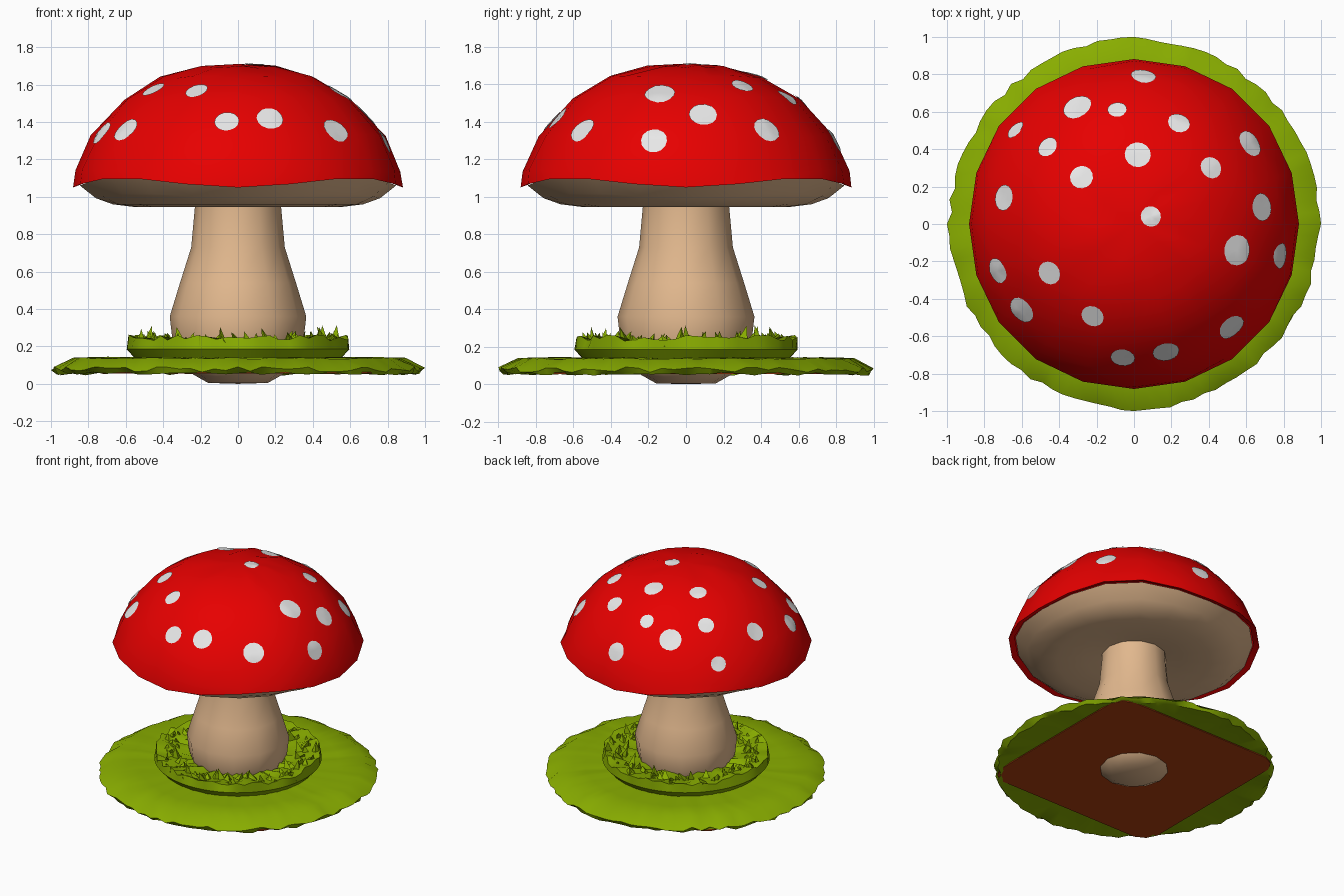
import bpy, bmesh, math, random
from mathutils import Vector
from mathutils.bvhtree import BVHTree

if "Cube" in bpy.data.objects:
    bpy.data.objects.remove(bpy.data.objects["Cube"])

random.seed(4)
rnd = random.uniform


def material(name, rgb):
    m = bpy.data.materials.new(name)
    m.diffuse_color = (*rgb, 1)
    m.use_nodes = True
    m.node_tree.nodes["Principled BSDF"].inputs["Base Color"].default_value = m.diffuse_color
    return m


RED = material("cap red", (0.80, 0.0, 0.0))
WHITE = material("spot white", (0.80, 0.80, 0.80))
BEIGE = material("stem beige", (0.76, 0.48, 0.27))
GREEN = material("grass green", (0.25, 0.42, 0.0))
BROWN = material("soil brown", (0.43, 0.05, 0.005))


def finish(name, bm, mat, angle=None):
    me = bpy.data.meshes.new(name)
    bmesh.ops.recalc_face_normals(bm, faces=bm.faces)
    bm.to_mesh(me)
    bm.free()
    me.materials.append(mat)
    ob = bpy.data.objects.new(name, me)
    bpy.context.collection.objects.link(ob)
    if angle:
        bpy.ops.object.select_all(action='DESELECT')
        ob.select_set(True)
        bpy.context.view_layer.objects.active = ob
        bpy.ops.object.shade_smooth_by_angle(angle=math.radians(angle))
    return ob


def lathe(profile, n, wobble=lambda k, a: (0, 0)):
    """Revolve (radius, z) points; wobble(k, angle) offsets each vertex."""
    bm = bmesh.new()
    rings = []
    for k, (r, z) in enumerate(profile):
        if r == 0:
            rings.append([bm.verts.new((0, 0, z))] * n)
            continue
        ring = []
        for i in range(n):
            a = 2 * math.pi * i / n
            dr, dz = wobble(k, a)
            ring.append(bm.verts.new(((r + dr) * math.cos(a), (r + dr) * math.sin(a), z + dz)))
        rings.append(ring)
    for p, q in zip(rings, rings[1:]):
        for i in range(n):
            j = (i + 1) % n
            bm.faces.new(list(dict.fromkeys((p[i], p[j], q[j], q[i]))))
    return bm


# Stem with rounded bulb
stem = [(0, 0), (0.16, 0.005), (0.24, 0.05), (0.32, 0.14), (0.35, 0.23), (0.365, 0.36),
        (0.31, 0.54), (0.25, 0.73), (0.23, 0.95), (0.23, 1.02)]
finish("stem", lathe(stem, 12), BEIGE, 60)


# Cap: rim dips toward the four axes and rises between them
def rim_wave(a):
    return -0.025 * math.cos(4 * a)


def cap_wobble(k, a):
    if k < 2:
        return 0.006 - 0.006 * math.cos(4 * a), rim_wave(a)
    return rnd(-0.008, 0.008), rnd(-0.008, 0.008)


cap = [(0.84, 1.09), (0.882, 1.075), (0.872, 1.14), (0.79, 1.325), (0.61, 1.525),
       (0.41, 1.64), (0.20, 1.695), (0, 1.71)]
cap_ob = finish("cap", lathe(cap, 20, cap_wobble), RED, 50)
under = [(0.845, 1.085), (0.76, 1.005), (0.67, 0.96), (0.55, 0.945), (0.35, 0.96), (0.20, 0.985)]
finish("cap_underside",
       lathe(under, 20, lambda k, a: (0, rim_wave(a) * max(0, 1 - k / 2))), BEIGE, 60)

# White spots wrapped on the cap: (x, y, radius)
spots = [(.05, .79, .068), (-.30, .62, .08), (-.09, .61, .052), (.24, .54, .06), (.62, .43, .075),
         (.41, .30, .06), (.02, .37, .07), (-.28, .25, .062), (-.46, .41, .058), (-.63, .50, .055),
         (-.69, .14, .07), (-.73, -.25, .07), (-.60, -.46, .075), (-.45, -.26, .064),
         (-.22, -.49, .062), (-.06, -.71, .066), (.17, -.68, .072), (.52, -.55, .075),
         (.55, -.14, .082), (.78, -.17, .07), (.68, .09, .075), (.09, .04, .054)]
bm = bmesh.new()
bm.from_mesh(cap_ob.data)
tree = BVHTree.FromBMesh(bm)
bm.free()

bm = bmesh.new()
for x, y, r in spots:
    c, n, _, _ = tree.ray_cast(Vector((x, y, 3)), Vector((0, 0, -1)))
    u = n.orthogonal().normalized()
    v = n.cross(u)

    def on_cap(p):
        hit = tree.ray_cast(p + n * 0.2, -n)[0] or p
        return bm.verts.new(hit + n * 0.006)

    rings = [[on_cap(c)] * 14]
    for s in (0.5, 1):
        rings.append([on_cap(c + r * s * (u * math.cos(t) + v * math.sin(t)))
                      for t in (2 * math.pi * i / 14 for i in range(14))])
    for p, q in zip(rings, rings[1:]):
        for i in range(14):
            j = (i + 1) % 14
            bm.faces.new(list(dict.fromkeys((p[i], q[i], q[j], p[j]))))
finish("cap_spots", bm, WHITE, 60)


# Grass disc with ragged rim
def disc_wobble(k, a):
    if k == 3:
        on_axis = abs(math.sin(2 * a)) < 0.01
        return (0 if on_axis else rnd(-0.025, 0)), rnd(-0.015, 0.015)
    if k == 4:
        return rnd(-0.02, 0.02), rnd(-0.01, 0.008)
    return rnd(-0.01, 0.01), rnd(-0.005, 0.005)


disc = [(0.30, 0.135), (0.72, 0.14), (0.89, 0.137), (1.0, 0.078), (0.965, 0.055),
        (0.80, 0.075), (0.20, 0.085)]
finish("grass_disc", lathe(disc, 96, disc_wobble), GREEN, 40)

# Soil plate under the disc: a square with corners trimmed to the rim
bm = bmesh.new()
outline = []
for i in range(72):
    a = 2 * math.pi * i / 72
    r = min(0.73 / max(abs(math.cos(a)), abs(math.sin(a))), 0.975)
    outline.append((r * math.cos(a), r * math.sin(a)))
low = [bm.verts.new((x, y, 0.054)) for x, y in outline]
high = [bm.verts.new((x, y, 0.062)) for x, y in outline]
bm.faces.new(low[::-1])
bm.faces.new(high)
for i in range(72):
    j = (i + 1) % 72
    bm.faces.new((low[i], low[j], high[j], high[i]))
finish("soil_plate", bm, BROWN)


# Raised grass ring around the stem, overhanging at its foot
def ring_wobble(k, a):
    if k < 2:
        return 0, 0
    return rnd(-0.015, 0.015), rnd(-0.015, 0.02)


ring = [(0.55, 0.135), (0.595, 0.185), (0.585, 0.245), (0.52, 0.235), (0.44, 0.22), (0.33, 0.205)]
finish("grass_ring", lathe(ring, 64, ring_wobble), GREEN, 25)

# Broad leaning blades on the ring
bm = bmesh.new()
for i in range(100):
    a = 2 * math.pi * (i + rnd(-0.4, 0.4)) / 100
    r = rnd(0.43, 0.56)
    h = rnd(0.05, 0.085) if i % 9 else rnd(0.09, 0.12)
    base = Vector((r * math.cos(a), r * math.sin(a), 0.20))
    tip = bm.verts.new(base + Vector((rnd(-0.05, 0.05), rnd(-0.05, 0.05), h)))
    w = rnd(0.03, 0.05)
    turn = rnd(0, 6)
    foot = [bm.verts.new(base + w * Vector((math.cos(turn + t), math.sin(turn + t), 0)))
            for t in (0, 2.1, 4.2)]
    for j in range(3):
        bm.faces.new((foot[j], foot[(j + 1) % 3], tip))
    bm.faces.new(foot[::-1])
finish("grass_blades", bm, GREEN)
